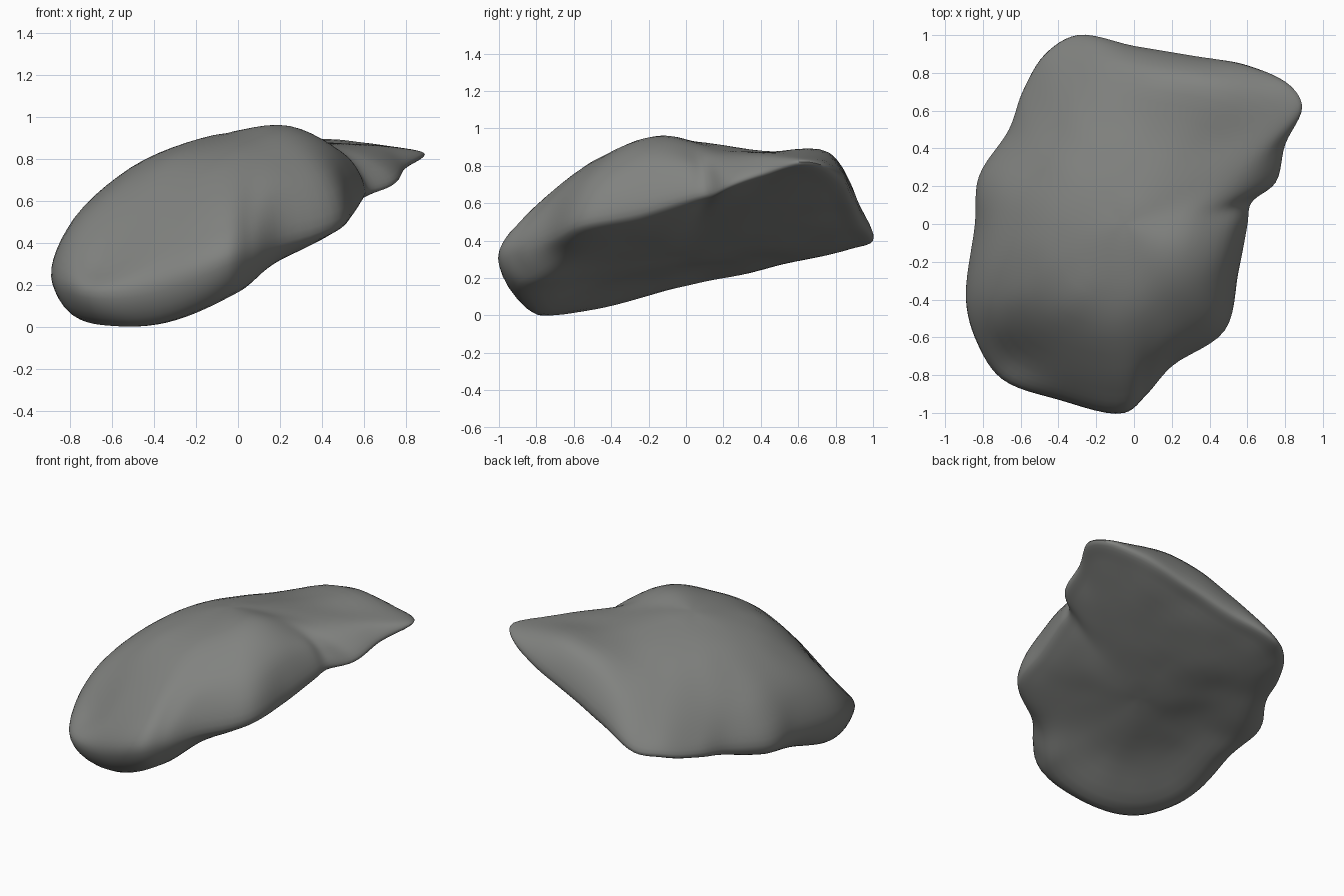
import bpy
import bmesh
from mathutils import Vector, noise

cube = bpy.data.objects.get("Cube")
if cube:
    bpy.data.objects.remove(cube, do_unlink=True)

# Rim of the boulder, counter-clockwise, in hundredths: x, y, z
RIM = [
    (60, 0, 63), (62, 11, 66), (75, 22, 70), (80, 42, 77), (89, 62, 83), (83, 73, 81),
    (60, 84, 73), (30, 89, 62), (0, 94, 51), (-30, 100, 41), (-47, 90, 38), (-59, 70, 34),
    (-66, 50, 31), (-82, 25, 28), (-84, 0, 27), (-89, -40, 24), (-83, -63, 20), (-70, -82, 17),
    (-40, -93, 20), (-5, -100, 33), (7, -90, 36), (20, -75, 40), (48, -56, 49), (55, -25, 55),
]
# Heights on each spoke: upper shoulder, upper middle, lower shoulder
HEIGHTS = [
    (82, 93, 56), (79, 92, 60), (80, 90, 65), (85, 89, 70), (86, 89, 75), (87, 88, 73),
    (88, 89, 65), (86, 88, 57), (75, 86, 47), (57, 81, 39), (52, 78, 34), (50, 79, 30),
    (53, 81, 26), (52, 80, 21), (55, 81, 17), (50, 79, 8), (43, 78, 3), (30, 79, 1),
    (43, 81, 2), (52, 83, 15), (57, 86, 21), (68, 89, 31), (73, 95, 43), (81, 100, 49),
]
TOP = Vector((-0.05, 0, 0.93))
BOTTOM = Vector((-0.05, 0, 0.32))
SHOULDER, MIDDLE = 0.88, 0.5
STEPS = 6


def spline_point(points, f):
    """Centripetal spline between the second and third of four points."""
    knots = [0.0]
    for p, q in zip(points, points[1:]):
        knots.append(knots[-1] + max((q - p).length, 0.0001) ** 0.5)
    t = knots[1] + (knots[2] - knots[1]) * f

    def blend(a, b, i, j):
        return a.lerp(b, (t - knots[i]) / (knots[j] - knots[i]))

    first = [blend(points[i], points[i + 1], i, i + 1) for i in range(3)]
    second = [blend(first[i], first[i + 1], i, i + 2) for i in range(2)]
    return blend(second[0], second[1], 1, 2)


def spline(points, closed):
    n = len(points)
    result = []
    for i in range(n) if closed else range(1, n - 2):
        near = [points[(i + k) % n] for k in (-1, 0, 1, 2)]
        result += [spline_point(near, s / STEPS) for s in range(STEPS)]
    return result


def on_spoke(i, fraction, height):
    x, y, z = RIM[i]
    p = TOP.lerp(Vector((x, y, 0)) / 100, fraction)
    p.z = height
    return p


def reach(ring):
    return sum((p - TOP).xy.length for p in ring)


def soften(ring, passes):
    """Even out the shape of a ring."""
    n = len(ring)
    for _ in range(passes):
        ring = [(ring[k - 1] + 2 * ring[k] + ring[(k + 1) % n]) / 4 for k in range(n)]
    return ring


# Control points from the crown, over the rim, to the underside
count = len(RIM)
upper, lower, spokes = [], [], []
for i, (shoulder, middle, under) in enumerate(HEIGHTS):
    upper.append(on_spoke(i, MIDDLE, middle / 100))
    lower.append(on_spoke(i, MIDDLE, (under / 100 + BOTTOM.z) / 2))
for i, (shoulder, middle, under) in enumerate(HEIGHTS):
    j = (i + count // 2) % count
    path = [upper[j], TOP, upper[i], on_spoke(i, SHOULDER, shoulder / 100),
            Vector(RIM[i]) / 100, on_spoke(i, SHOULDER, under / 100),
            lower[i], BOTTOM, lower[j]]
    spokes.append(spline(path, False)[1:])
rings = [spline(list(ring), True) for ring in zip(*spokes)]

# Soften the stone towards the crown and the middle of the underside
rim_reach = max(reach(ring) for ring in rings)
rings = [soften(ring, int(260 * (1 - reach(ring) / rim_reach) ** 2)) for ring in rings]

# Skin the rings and close both ends with fans
bm = bmesh.new()


def add_vert(p):
    bump = noise.noise(p * 5) * 0.006
    return bm.verts.new(p + Vector((0, 0, bump)))


grid = [[add_vert(p) for p in ring] for ring in rings]
columns = len(grid[0])
crown, base = [add_vert(sum(ring, Vector()) / columns) for ring in (rings[0], rings[-1])]
for k in range(columns):
    n = (k + 1) % columns
    bm.faces.new((crown, grid[0][k], grid[0][n]))
    bm.faces.new((base, grid[-1][n], grid[-1][k]))
    for a, b in zip(grid, grid[1:]):
        bm.faces.new((a[k], b[k], b[n], a[n]))
bmesh.ops.recalc_face_normals(bm, faces=bm.faces[:])

# Rest the boulder on the ground
ground = min(v.co.z for v in bm.verts)
bmesh.ops.translate(bm, verts=bm.verts[:], vec=(0, 0, -ground))

mesh = bpy.data.meshes.new("boulder")
bm.to_mesh(mesh)
bm.free()
boulder = bpy.data.objects.new("boulder", mesh)
bpy.context.collection.objects.link(boulder)

# Grey stone
stone = bpy.data.materials.new("grey_stone")
stone.use_nodes = True
colour = (0.22, 0.225, 0.215, 1)
stone.diffuse_color = colour
stone.node_tree.nodes["Principled BSDF"].inputs["Base Color"].default_value = colour
mesh.materials.append(stone)

bpy.context.view_layer.objects.active = boulder
boulder.select_set(True)
bpy.ops.object.shade_smooth_by_angle(angle=0.9)
